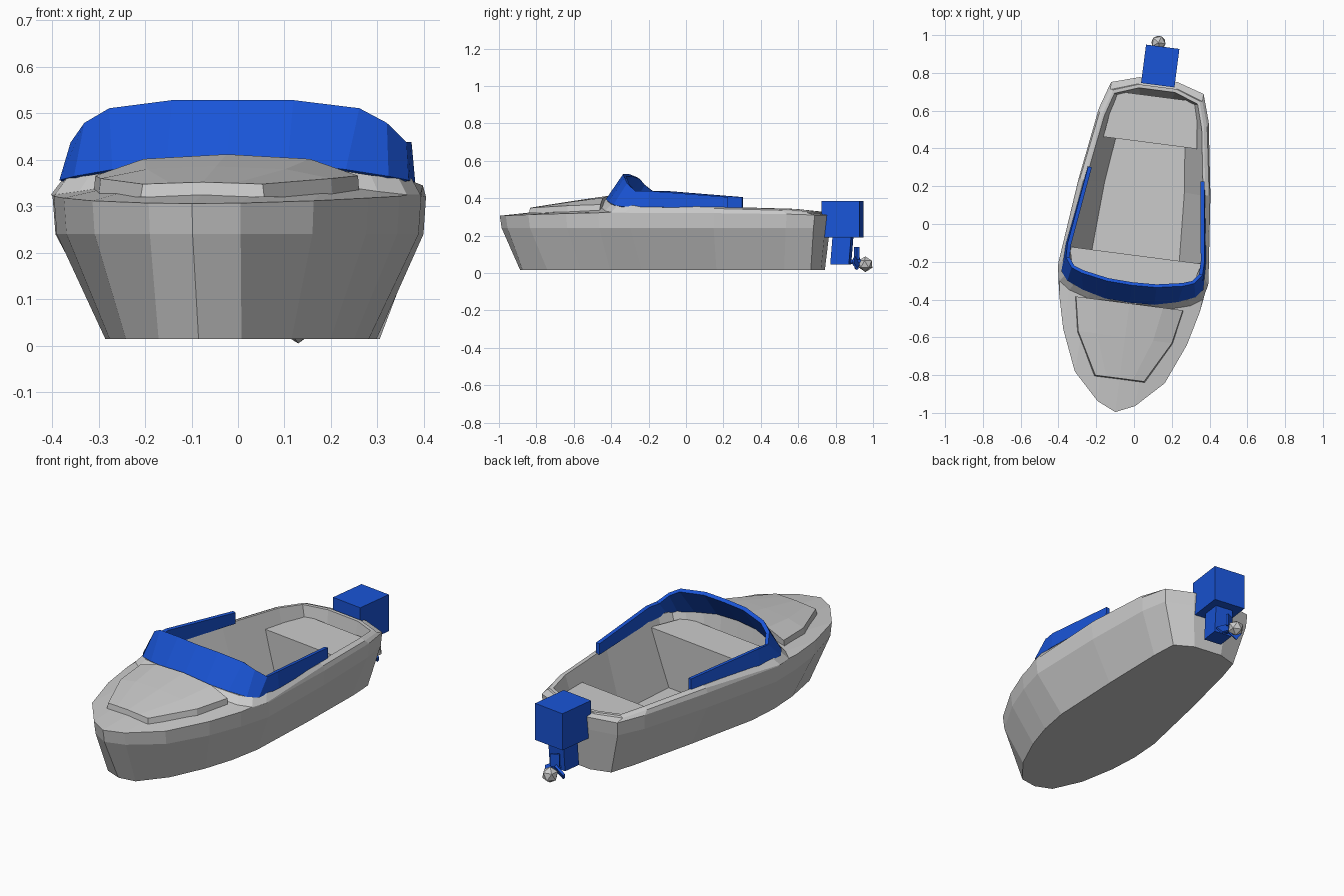
import bpy, bmesh, math
from mathutils import Matrix, Vector

if "Cube" in bpy.data.objects:
    bpy.data.objects.remove(bpy.data.objects["Cube"])

# The whole boat sits slightly turned about z
PLACE = Matrix.Rotation(math.radians(-7.4), 4, 'Z') @ Matrix.Translation((0.03, 0, 0))
blue = bpy.data.materials.new("blue")
blue.diffuse_color = (0.01, 0.09, 0.68, 1)
blue.use_nodes = True
blue.node_tree.nodes["Principled BSDF"].inputs["Base Color"].default_value = blue.diffuse_color


def finish(name, bm, mat=None):
    bmesh.ops.recalc_face_normals(bm, faces=bm.faces)
    bm.transform(PLACE)
    me = bpy.data.meshes.new(name)
    bm.to_mesh(me)
    bm.free()
    ob = bpy.data.objects.new(name, me)
    bpy.context.collection.objects.link(ob)
    if mat:
        me.materials.append(mat)
    return ob


def loft(name, rings, closed=True, caps=True, mat=None):
    """Skin a list of equally long point rings."""
    bm = bmesh.new()
    vs = [[bm.verts.new(p) for p in r] for r in rings]
    n = len(vs[0])
    for a, b in zip(vs, vs[1:]):
        for i in range(n if closed else n - 1):
            j = (i + 1) % n
            bm.faces.new((a[i], a[j], b[j], b[i]))
    if caps:
        bm.faces.new(vs[0])
        bm.faces.new(vs[-1])
    return finish(name, bm, mat)


def mirror(half):
    """Half outline starting on the centre line -> full ring."""
    return list(half) + [(-x, y, z) for x, y, z in reversed(half[1:])]


def block(name, y0, y1, z0, z1, front, back, mat=None, lean=0):
    """Box with (bottom, top) half widths at front and back; lean shifts the bottom in y."""
    def ring(y, w):
        return [(-w[0], y - lean, z0), (w[0], y - lean, z0), (w[1], y, z1), (-w[1], y, z1)]
    return loft(name, [ring(y0, front), ring(y1, back)], mat=mat)


# Hull: bottom, chine, rail, deck edge, coaming top, inner lip, floor
rail = [(0, -1, .306), (.10, -.955, .307), (.24, -.815, .312), (.33, -.6, .318), (.375, -.42, .322),
        (.40, -.25, .322), (.352, .2, .32), (.293, .585, .315), (.247, .73, .31), (.1, .775, .31)]
base = [(0, -.89), (.09, -.865), (.18, -.72), (.24, -.53), (.27, -.37),
        (.28, -.2), (.245, .2), (.205, .56), (.18, .70), (.08, .742)]
coam = [(0, -.42, .40), (.11, -.413, .395), (.21, -.39, .382), (.305, -.36, .367), (.36, -.32, .36),
        (.378, -.24, .36), (.325, .2, .353), (.27, .56, .343), (.23, .69, .33), (.1, .737, .325)]
floor = [(0, -.36), (.09, -.355), (.15, -.34), (.20, -.31), (.225, -.28),
         (.235, -.2), (.213, .2), (.175, .52), (.15, .65), (.08, .67)]
deck = [(x * 1.05 + .004 * (x > 0), y - (.03 if y < -.2 else 0), z - (.035 if y < -.2 else .008))
        for x, y, z in coam]
lip = [(x * .965, y * .975, z) for x, y, z in coam]
loft("hull", [mirror([(x, y, .015) for x, y in base]),
              mirror([(x * .985, y * .99, .24) for x, y, z in rail]),
              mirror(rail), mirror(deck), mirror(coam), mirror(lip),
              mirror([(x, y, .04) for x, y in floor])])

# Raised foredeck hatch with arched top
sections = []
for y, we, ze, wm, zm, zc in [(-.82, .13, .348, .07, .350, .352),
                              (-.60, .25, .360, .15, .380, .386),
                              (-.42, .285, .366, .18, .402, .412)]:
    half = [(we + .004, y - .005, .32), (we, y, ze), (wm, y, zm)]
    sections.append(half + [(0, y, zc)] + [(-a, b, c) for a, b, c in reversed(half)])
loft("foredeck_hatch", sections)

# Cockpit seat and forward ledge
block("stern_seat", .437, .685, .035, .27, (.187, .25), (.15, .218))
block("forward_ledge", -.36, -.163, .035, .325, (.20, .30), (.228, .352))

# Wraparound windscreen with side strips
low = [(0, -.408, .395), (.13, -.402, .39), (.25, -.372, .374), (.335, -.337, .36),
       (.370, -.295, .353), (.364, -.15, .352), (.302, .27, .345)]
top = [(0, -.315, .523), (.13, -.31, .523), (.268, -.285, .506), (.322, -.265, .475),
       (.355, -.22, .435), (.356, -.15, .438), (.3, .27, .405)]


def span(half):
    return [(-x, y, z) for x, y, z in reversed(half[1:])] + half


screen = loft("windscreen", [span(low), span(top)], closed=False, caps=False, mat=blue)
mod = screen.modifiers.new("thickness", 'SOLIDIFY')
mod.thickness = .02
mod.offset = 0

# Outboard motor: cowl, leg, shaft
block("motor_cowl", .745, .95, .19, .385, (.089, .089), (.089, .089), blue)
block("motor_leg", .80, .90, .045, .192, (.05, .05), (.05, .05), blue, lean=.012)
shaft = bmesh.new()
bmesh.ops.create_cone(shaft, cap_ends=True, segments=8, radius1=.012, radius2=.012, depth=.10,
                      matrix=Matrix.Translation((-.015, .92, .06)) @ Matrix.Rotation(math.pi / 2, 4, 'X'))
finish("propeller_shaft", shaft, blue)

# Three twisted propeller blades
prop = bmesh.new()
for k in range(3):
    m = (Matrix.Translation((-.015, .922, .07)) @ Matrix.Rotation(math.radians(120 * k), 4, 'Y')
         @ Matrix.Translation((0, 0, .036)) @ Matrix.Rotation(math.radians(30), 4, 'Z')
         @ Matrix.Diagonal((.045, .012, .065, 1)))
    bmesh.ops.create_cube(prop, size=1, matrix=m)
finish("propeller_blades", prop, blue)

# Faceted hub cap
hub = bmesh.new()
bmesh.ops.create_icosphere(hub, subdivisions=1, radius=.042,
                           matrix=Matrix.Translation((-.025, .968, .047)))
finish("propeller_hub", hub)
